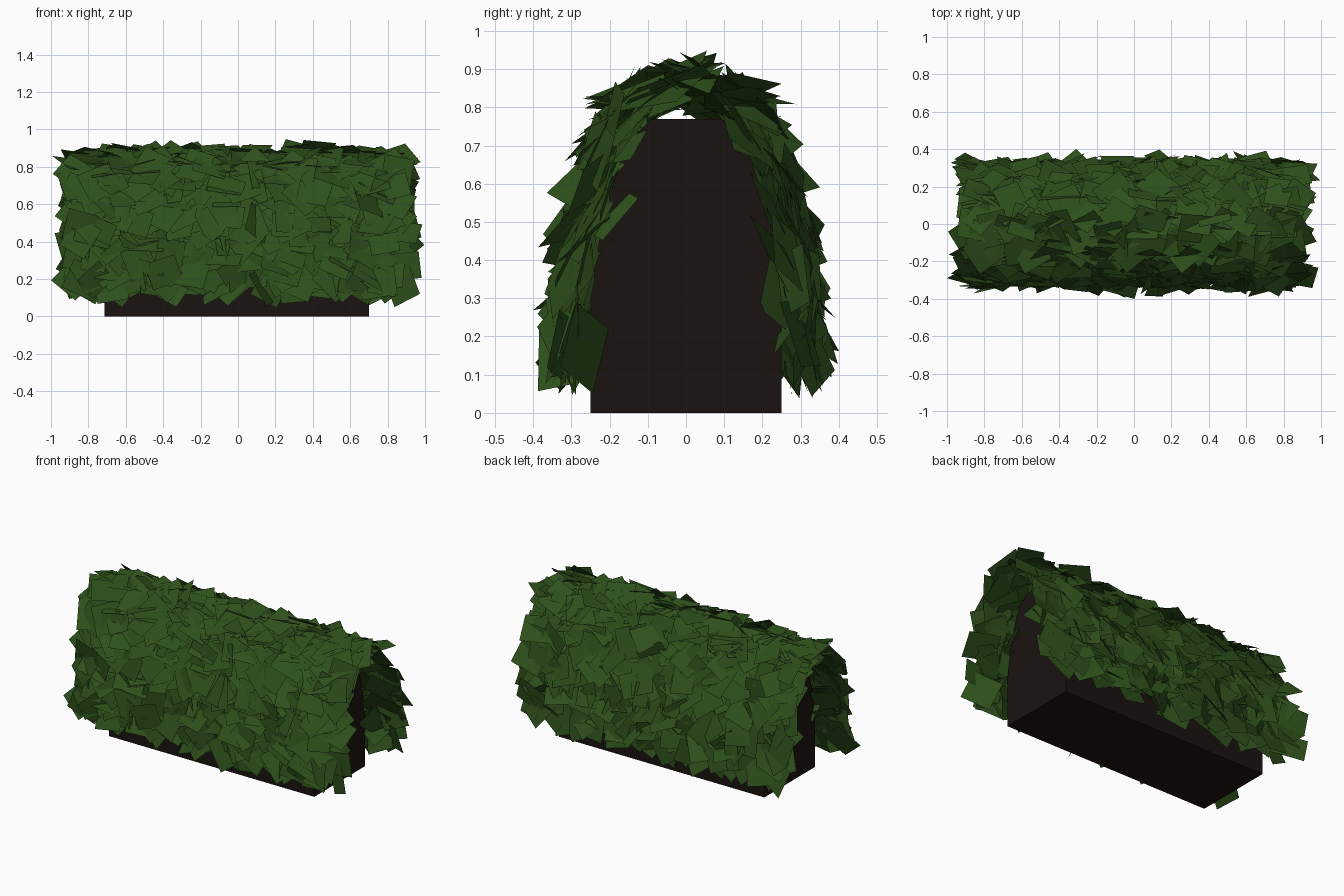
import bpy, bmesh, math, random
from mathutils import Vector, Matrix

if "Cube" in bpy.data.objects:
    bpy.data.objects.remove(bpy.data.objects["Cube"])

random.seed(5)


def material(name, rgb):
    m = bpy.data.materials.new(name)
    m.diffuse_color = (*rgb, 1)
    m.use_nodes = True
    m.node_tree.nodes["Principled BSDF"].inputs["Base Color"].default_value = m.diffuse_color
    return m


def finish(bm, name, mat):
    me = bpy.data.meshes.new(name)
    bm.to_mesh(me)
    bm.free()
    me.materials.append(mat)
    ob = bpy.data.objects.new(name, me)
    bpy.context.collection.objects.link(ob)
    return ob


# Dark woody core: half profile mirrored, extruded along x
half = [(0.25, 0.0), (0.25, 0.3), (0.22, 0.5), (0.16, 0.7), (0.09, 0.77)]
profile = half + [(-y, z) for y, z in reversed(half)]
bm = bmesh.new()
face = bm.faces.new([bm.verts.new((-0.715, y, z)) for y, z in profile])
ext = bmesh.ops.extrude_face_region(bm, geom=[face])
bmesh.ops.translate(bm, vec=(1.415, 0, 0),
                    verts=[v for v in ext["geom"] if isinstance(v, bmesh.types.BMVert)])
bmesh.ops.recalc_face_normals(bm, faces=bm.faces)
finish(bm, "hedge_core", material("bark", (0.01, 0.0065, 0.005)))

# Shell the leaves sit on: an open arch over the core
arch = [(0.305, 0.15), (0.298, 0.3), (0.268, 0.5), (0.21, 0.69), (0.15, 0.81), (0.0, 0.87)]
arch += [(-y, z) for y, z in reversed(arch[:-1])]
arch = [Vector((0, y, z)) for y, z in arch]
lengths = [(b - a).length for a, b in zip(arch, arch[1:])]
total = sum(lengths)


def on_arch(t):
    """Point and outward normal at fraction t of the arch length."""
    d = t * total
    for a, b, l in zip(arch, arch[1:], lengths):
        if d <= l:
            break
        d -= l
    tangent = (b - a).normalized()
    return a + tangent * min(d, l), Vector((0, tangent.z, -tangent.y))


# Square leaf cards scattered evenly, leaning like shingles
bm = bmesh.new()
cols, rows = 31, 24
for i in range(cols):
    for j in range(rows):
        p, n = on_arch((j + random.random()) / rows)
        p.x = -0.89 + 1.78 * (i + random.random()) / cols
        p += n * random.uniform(-0.04, 0.03)
        n += Vector((0, 0, 0.22)) + Vector([random.gauss(0, 0.25) for _ in range(3)])
        rot = n.to_track_quat('Z', 'Y').to_matrix().to_4x4()
        spin = Matrix.Rotation(random.uniform(0, math.tau), 4, 'Z')
        w, h = random.uniform(0.065, 0.1), random.uniform(0.065, 0.1)
        m = Matrix.Translation(p) @ rot @ spin
        quad = [m @ Vector((sx * w, sy * h, 0))
                for sx, sy in ((-1, -1), (1, -1), (1, 1), (-1, 1))]
        for v in quad:
            v.x = max(-1, min(1, v.x))
            v.z = max(0.02, min(0.99, v.z))
        bm.faces.new([bm.verts.new(v) for v in quad])
finish(bm, "leaves", material("leaf_green", (0.027, 0.08, 0.011)))
